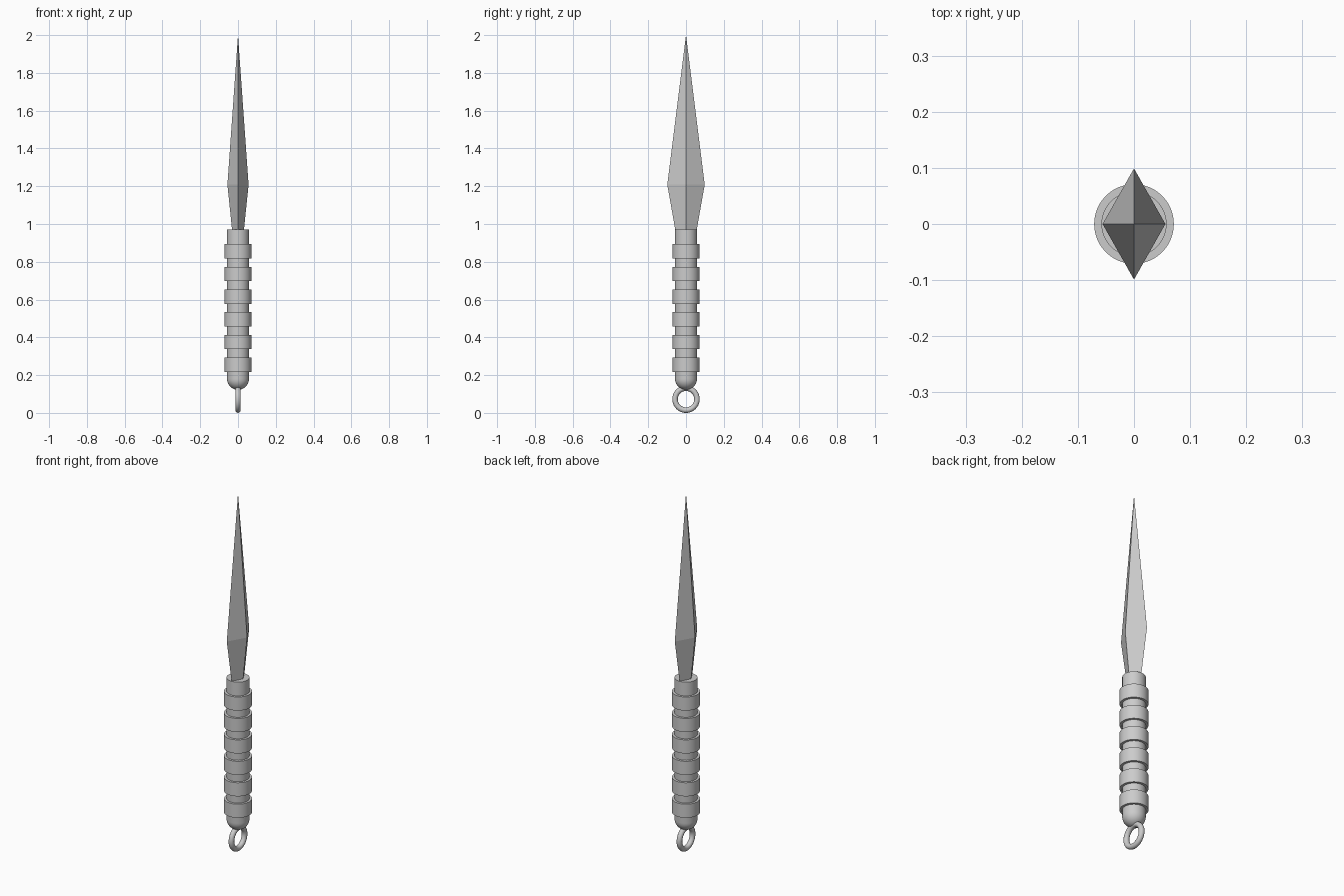
import bpy, bmesh, math

if "Cube" in bpy.data.objects:
    bpy.data.objects.remove(bpy.data.objects["Cube"])

SEG = 48


def make_object(name, bm, smooth):
    bmesh.ops.recalc_face_normals(bm, faces=bm.faces)
    mesh = bpy.data.meshes.new(name)
    bm.to_mesh(mesh)
    bm.free()
    obj = bpy.data.objects.new(name, mesh)
    bpy.context.collection.objects.link(obj)
    if smooth:
        bpy.ops.object.select_all(action='DESELECT')
        obj.select_set(True)
        bpy.context.view_layer.objects.active = obj
        bpy.ops.object.shade_smooth_by_angle(angle=math.radians(35))
    return obj


def lathe(name, profile):
    bm = bmesh.new()
    verts = [bm.verts.new((r, 0, z)) for r, z in profile]
    edges = [bm.edges.new(pair) for pair in zip(verts, verts[1:])]
    bmesh.ops.spin(bm, geom=verts + edges, cent=(0, 0, 0), axis=(0, 0, 1),
                   angle=2 * math.pi, steps=SEG)
    bmesh.ops.remove_doubles(bm, verts=bm.verts, dist=1e-5)
    return make_object(name, bm, True)


# Blade: diamond section flaring from the handle, then tapering to a point
bm = bmesh.new()
sections = [[bm.verts.new(p) for p in ((x, 0, z), (0, y, z), (-x, 0, z), (0, -y, z))]
            for x, y, z in ((0.031, 0.056, 0.965), (0.056, 0.099, 1.208))]
tip = bm.verts.new((0, 0, 2.0))
low, wide = sections
bm.faces.new(low)
for i in range(4):
    j = (i + 1) % 4
    bm.faces.new((low[i], low[j], wide[j], wide[i]))
    bm.faces.new((wide[i], wide[j], tip))
make_object("blade", bm, False)

# Handle: cylinder with a hemispherical lower end
R, Z_DOME, Z_TOP = 0.058, 0.18, 0.97
dome = [(R * math.sin(a), Z_DOME - R * math.cos(a))
        for a in (math.pi / 2 * i / 10 for i in range(11))]
lathe("handle", dome + [(R, Z_TOP), (0, Z_TOP)])

# Grip bands
for i in range(6):
    z = 0.217 + 0.12 * i
    lathe(f"grip_band_{i + 1}",
          [(0, z), (0.071, z), (0.071, z + 0.076), (0, z + 0.076)])

# Pommel ring, standing in the y-z plane
bpy.ops.mesh.primitive_torus_add(major_radius=0.058, minor_radius=0.0145,
                                 major_segments=SEG, minor_segments=16,
                                 location=(0, 0, 0.0725),
                                 rotation=(0, math.pi / 2, 0))
ring = bpy.context.object
ring.name = "pommel_ring"
bpy.ops.object.shade_smooth()
